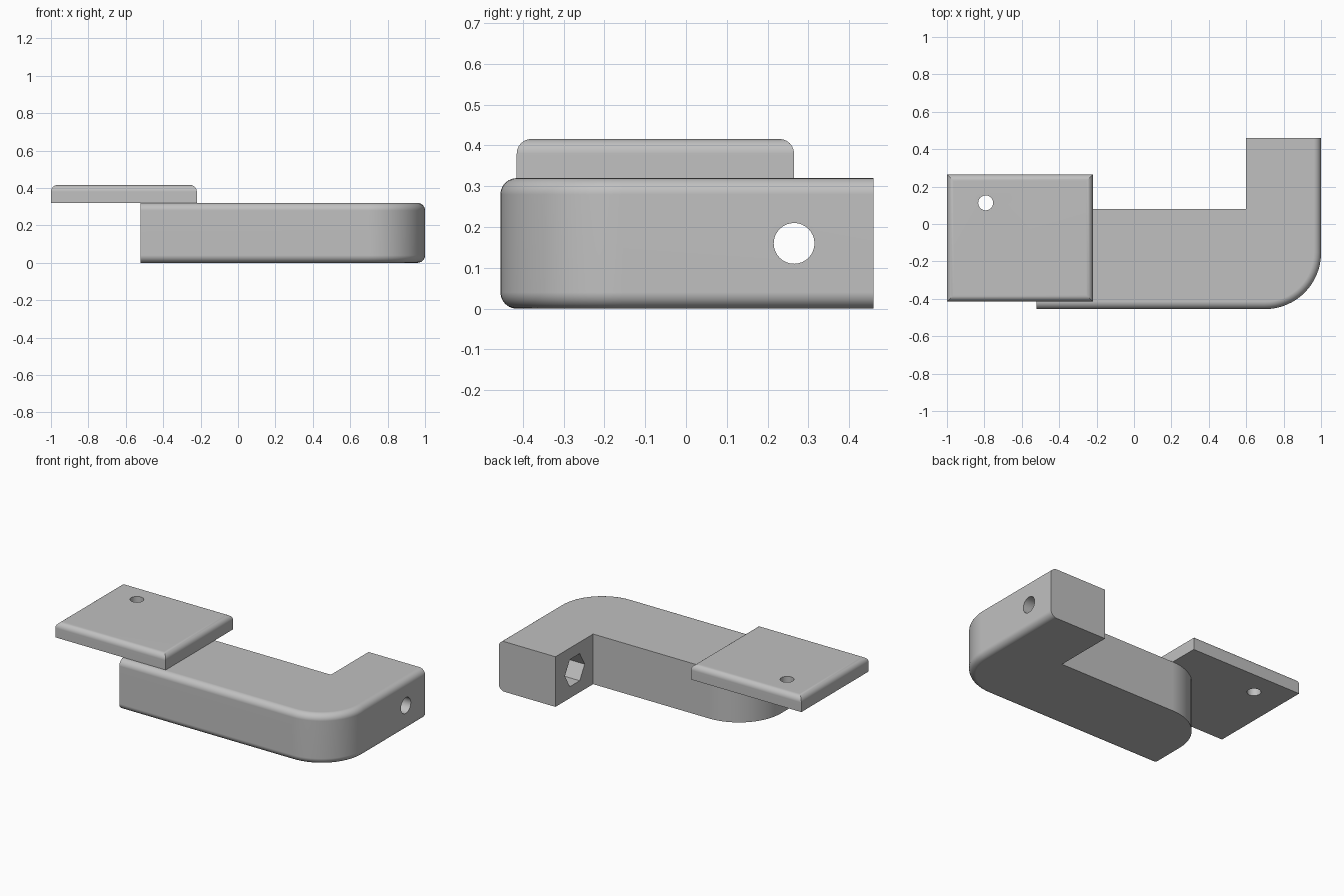
import bpy, bmesh, math
from mathutils import Matrix, Vector

cube = bpy.data.objects.get("Cube")
if cube:
    bpy.data.objects.remove(cube, do_unlink=True)

grey = bpy.data.materials.new("plain grey")
grey.use_nodes = True
GREY = (0.53, 0.53, 0.53, 1)
grey.diffuse_color = GREY
grey.node_tree.nodes["Principled BSDF"].inputs["Base Color"].default_value = GREY


def add_object(name, bm):
    bmesh.ops.recalc_face_normals(bm, faces=bm.faces)
    mesh = bpy.data.meshes.new(name)
    bm.to_mesh(mesh)
    bm.free()
    mesh.materials.append(grey)
    obj = bpy.data.objects.new(name, mesh)
    bpy.context.collection.objects.link(obj)
    return obj


def arc(cx, cy, r, start, end, steps=16):
    """Points along an arc, angles in degrees."""
    angles = [math.radians(start + (end - start) * i / steps) for i in range(steps + 1)]
    return [(cx + r * math.cos(a), cy + r * math.sin(a)) for a in angles]


def prism(name, outline, z0, z1, fillet, is_filleted):
    """Extrude an outline and round the edges picked by a rule."""
    bm = bmesh.new()
    face = bm.faces.new([bm.verts.new((x, y, z0)) for x, y in outline])
    ext = bmesh.ops.extrude_face_region(bm, geom=[face])
    top = [v for v in ext["geom"] if isinstance(v, bmesh.types.BMVert)]
    bmesh.ops.translate(bm, verts=top, vec=(0, 0, z1 - z0))
    bmesh.ops.recalc_face_normals(bm, faces=bm.faces)
    edges = [e for e in bm.edges if is_filleted(e)]
    bmesh.ops.bevel(bm, geom=edges, offset=fillet, offset_type='OFFSET',
                    segments=6, profile=0.5, affect='EDGES')
    return add_object(name, bm)


def cut(obj, centre, radius, depth, sides, axis, turn=0):
    """Drill a round or hexagonal hole along an axis."""
    bm = bmesh.new()
    rot = Vector(axis).to_track_quat('Z', 'Y').to_matrix().to_4x4()
    bmesh.ops.create_cone(bm, cap_ends=True, segments=sides, radius1=radius,
                          radius2=radius, depth=depth,
                          matrix=Matrix.Translation(centre) @ rot @ Matrix.Rotation(turn, 4, 'Z'))
    cutter = add_object("hole_cutter", bm)
    cutter.hide_render = True
    mod = obj.modifiers.new("hole", 'BOOLEAN')
    mod.operation, mod.solver, mod.object = 'DIFFERENCE', 'EXACT', cutter
    bpy.context.view_layer.objects.active = obj
    bpy.ops.object.modifier_apply(modifier=mod.name)
    bpy.data.objects.remove(cutter, do_unlink=True)


def finish(obj):
    bpy.ops.object.select_all(action='DESELECT')
    obj.select_set(True)
    bpy.context.view_layer.objects.active = obj
    bpy.ops.object.shade_smooth_by_angle(angle=math.radians(30))
    mod = obj.modifiers.new("even shading", 'WEIGHTED_NORMAL')
    mod.keep_sharp = True


# L-shaped arm, rounded along its front and outer side
LEFT, FRONT, INNER, BACK, H, R = -0.52, -0.455, 0.08, 0.46, 0.32, 0.3
outline = [(LEFT, FRONT)]
outline += arc(1 - R, FRONT + R, R, -90, 0)
outline += [(1, BACK), (0.6, BACK), (0.6, INNER)]
outline += arc(LEFT + R, INNER - R, R, 90, 180)


def outer_rim(e):
    a, b = (v.co for v in e.verts)
    if abs(a.z - b.z) > 0.01:
        return False
    m = (a + b) / 2
    on_arc = m.x > 1 - R and m.y < FRONT + R and (m.xy - Vector((1 - R, FRONT + R))).length > R * 0.9
    return m.y < FRONT + 0.001 or m.x > 0.999 or on_arc


arm = prism("arm", outline, 0, H, 0.04, outer_rim)

# Bolt hole through the arm's end, with a hexagonal nut pocket inside
cut(arm, (0.8, 0.265, 0.16), 0.05, 0.6, 32, (1, 0, 0))
probe = Vector((1, 0, 0)).to_track_quat('Z', 'Y').to_matrix() @ Vector((1, 0, 0))
upright = math.pi / 2 if abs(probe.z) < 0.5 else 0
cut(arm, (0.6, 0.265, 0.16), 0.1, 0.4, 6, (1, 0, 0), upright + math.pi / 3)
finish(arm)

# Flat plate with softened top edges and a small hole
corners = [(-1, -0.415), (-0.22, -0.415), (-0.22, 0.265), (-1, 0.265)]
plate = prism("plate", corners, H, 0.416, 0.036,
              lambda e: all(v.co.z > 0.4 for v in e.verts))
cut(plate, (-0.793, 0.113, 0.37), 0.04, 0.3, 32, (0, 0, 1))
finish(plate)
